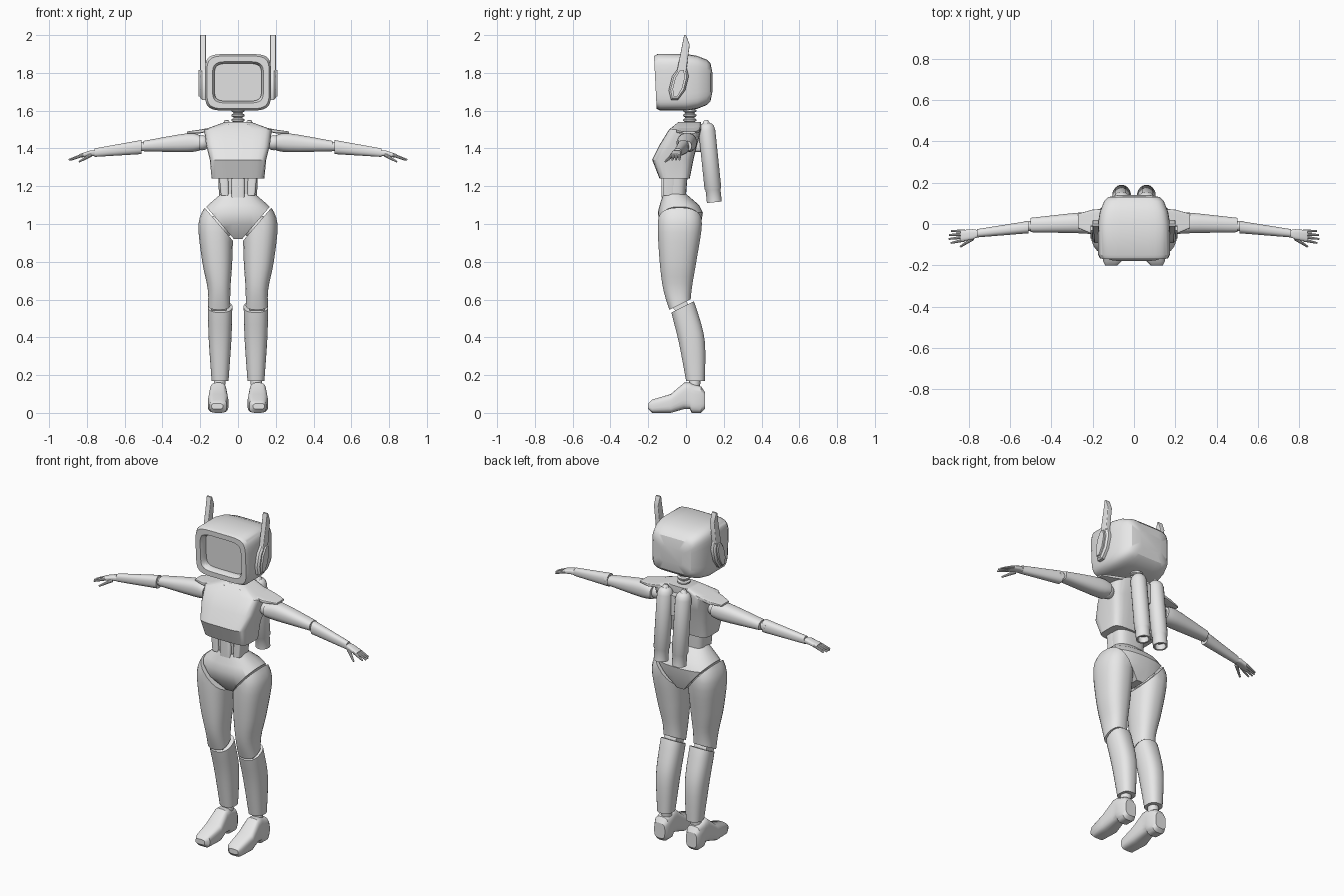
import bpy, bmesh, math
from mathutils import Vector

cube = bpy.data.objects.get("Cube")
if cube:
    bpy.data.objects.remove(cube)

grey = bpy.data.materials.new("light grey")
grey.use_nodes = True
grey.diffuse_color = (0.8, 0.8, 0.8, 1)
grey.node_tree.nodes["Principled BSDF"].inputs["Base Color"].default_value = grey.diffuse_color


def add_object(name, bm):
    bmesh.ops.recalc_face_normals(bm, faces=bm.faces)
    for face in bm.faces:
        face.smooth = True
    for edge in bm.edges:
        edge.smooth = len(edge.link_faces) == 2 and edge.calc_face_angle(0) < math.radians(32)
    mesh = bpy.data.meshes.new(name)
    bm.to_mesh(mesh)
    mesh.materials.append(grey)
    bpy.context.collection.objects.link(bpy.data.objects.new(name, mesh))


def finish(name, bm, pair):
    """Adds one centred object, or a left one and its mirrored right one."""
    if pair:
        add_object("left_" + name, bm)
        for vert in bm.verts:
            vert.co.x *= -1
        add_object("right_" + name, bm)
    else:
        add_object(name, bm)
    bm.free()


def skin(bm, rings):
    """Joins rings of points with faces and closes both ends."""
    loops = [[bm.verts.new(point) for point in ring] for ring in rings]
    for lower, upper in zip(loops, loops[1:]):
        for i in range(len(lower)):
            bm.faces.new((lower[i - 1], lower[i], upper[i], upper[i - 1]))
    bm.faces.new(loops[0])
    bm.faces.new(loops[-1])


def spline(rows, steps):
    """Adds rows between the given ones along a smooth curve."""
    rows = [Vector(row) for row in rows]
    padded = [rows[0]] + rows + [rows[-1]]
    result = []
    for before, start, end, after in zip(padded, padded[1:], padded[2:], padded[3:]):
        leave, arrive = (end - before) / 2, (after - start) / 2
        for k in range(steps):
            t = k / steps
            ease = t * t * (3 - 2 * t)
            result.append(start.lerp(end, ease) + leave * t * (1 - t) ** 2 - arrive * t * t * (1 - t))
    return result + [rows[-1]]


def superellipse(power, count):
    def bow(value):
        return math.copysign(abs(value) ** (2 / power), value)
    angles = [math.tau * (i + 0.5) / count for i in range(count)]
    return [(bow(math.cos(a)), bow(math.sin(a))) for a in angles]


def loft(name, axis, rows, power=2.4, count=24, steps=1, pair=False, cuts=(), bend=None):
    """Each row is a position on the axis and the low and high of the other two axes."""
    place = {"x": lambda t, u, v: (t, u, v),
             "y": lambda t, u, v: (u, t, v),
             "z": lambda t, u, v: (u, v, t)}[axis]
    outline = superellipse(power, count)
    bm = bmesh.new()
    skin(bm, [[place(t, (left + right + u * (right - left)) / 2, (low + high + v * (high - low)) / 2)
               for u, v in outline] for t, left, right, low, high in spline(rows, steps)])
    for point, normal in cuts:
        bmesh.ops.bisect_plane(bm, geom=bm.verts[:] + bm.edges[:] + bm.faces[:],
                               plane_co=point, plane_no=normal, clear_outer=True)
        bmesh.ops.holes_fill(bm, edges=[edge for edge in bm.edges if edge.is_boundary])
    if bend:
        for vert in bm.verts:
            bend(vert.co)
    finish(name, bm, pair)


def centred(rows):
    """Turns (height, half width, front, back) into full rows."""
    return [(z, -half, half, front, back) for z, half, front, back in rows]


def inset(bounds, rows):
    """Turns (position, margin) into rows that shrink the given bounds."""
    left, right, low, high = bounds
    return [(t, left + m, right - m, low + m, high - m) for t, m in rows]


def tube(name, start, end, profile, count=20, pair=False):
    """Turns a profile of (fraction of the way, radius) around a line."""
    start, end = Vector(start), Vector(end)
    turn = (end - start).to_track_quat("Z", "Y")
    circle = [Vector((u, v, 0)) for u, v in superellipse(2, count)]
    bm = bmesh.new()
    skin(bm, [[start.lerp(end, t) + turn @ (radius * point) for point in circle]
              for t, radius in profile])
    finish(name, bm, pair)


def rod(name, start, end, radius, tip=1.0, count=20, pair=True):
    tube(name, start, end, [(0, radius), (1, radius * tip)], count, pair)


def ball(name, centre, radius):
    bm = bmesh.new()
    bmesh.ops.create_uvsphere(bm, u_segments=20, v_segments=12, radius=radius)
    bmesh.ops.translate(bm, verts=bm.verts, vec=centre)
    finish(name, bm, True)


# Head with a recessed screen in its leaning front
def lean_front(co):
    if co.y < -0.1:
        co.y += (1.9 - co.z) / 20


def lean_pod(co):
    co.y += (co.z - 1.75) / 4


loft("head", "y", inset((-.175, .175, 1.6, 1.9), [
    (-.13, .05), (-.15, .05), (-.17, .04), (-.17, .01), (-.15, 0), (0, 0),
    (.06, .01), (.11, .03), (.13, .05), (.14, .1)]), power=5.5, count=40, bend=lean_front)

# Ear pods and antennas
loft("ear_pod", "x", inset((-.085, .01, 1.65, 1.84), [
    (.15, 0), (.19, 0), (.2, .01), (.2, .02), (.21, .02)]),
    power=2, count=8, pair=True, bend=lean_pod)
loft("antenna", "z", [(1.8, .17, .2, -.05, 0), (1.95, .17, .2, -.02, .02),
                      (2, .17, .2, -.01, 0)], power=8, pair=True)

# Ringed neck
rod("neck", (0, .02, 1.5), (0, .02, 1.62), .025, pair=False)
for i, label in enumerate(["lower", "middle", "upper"]):
    z = 1.54 + i / 40
    tube(label + "_neck_ring", (0, .02, z), (0, .02, z + .02),
         [(0, .025), (.3, .035), (.7, .035), (1, .025)])

# Torso
loft("chest", "z", centred([
    (1.24, .14, -.14, .02), (1.34, .15, -.18, .04), (1.42, .17, -.14, .06),
    (1.5, .18, -.09, .08), (1.54, .07, -.04, .08)]), power=5)
loft("shoulder_plate", "x", [
    (.05, -.06, .08, 1.51, 1.53), (.2, -.05, .07, 1.48, 1.5), (.27, -.02, .05, 1.48, 1.49)],
    power=6, pair=True)
loft("waist", "z", centred([(1.15, .09, -.11, 0), (1.27, .1, -.12, .01)]), power=3)
loft("belly_plate", "z", centred([
    (1.14, .035, -.13, -.08), (1.24, .035, -.13, -.08), (1.27, .02, -.13, -.08)]), power=5)
loft("belly_rib", "z", [(1.15, .05, .09, -.12, -.06), (1.25, .05, .1, -.12, -.06)],
     power=5, pair=True)

# Pelvis cut to a V by the leg openings
loft("pelvis", "z", centred([
    (.92, .2, -.08, .05), (1, .2, -.14, .08), (1.06, .2, -.15, .09),
    (1.1, .16, -.14, .07), (1.16, .09, -.12, 0)]), count=32,
    cuts=[((side * .03, 0, .93), (side * 7, 0, -6)) for side in (1, -1)])
ball("hip_joint", (.1, -.02, .98), .07)

# Legs, with slanted cuts at the hip and knee
loft("thigh", "z", [
    (1.1, .03, .17, -.13, .06), (1, .025, .21, -.15, .085), (.8, .03, .19, -.14, .055),
    (.65, .04, .16, -.12, .03), (.52, .04, .16, -.08, .02)], steps=4, pair=True,
    cuts=[((.03, 0, .915), (-7, 0, 6)), ((0, -.08, .55), (0, 1, -2))])
rod("knee_joint", (.06, -.03, .57), (.14, -.03, .57), .04)
loft("shin", "z", [
    (.17, .05, .14, 0, .1), (.38, .035, .155, -.04, .1), (.54, .03, .16, -.08, .06),
    (.62, .03, .16, -.09, .03)], steps=4, pair=True, cuts=[((0, -.08, .53), (0, -1, 2))])
rod("ankle", (.1, .04, .1), (.095, .05, .2), .03)
loft("foot", "y", [
    (-.2, .08, .14, .02, .05), (-.18, .06, .15, 0, .07), (-.08, .05, .16, 0, .1),
    (-.01, .06, .15, .02, .16), (.02, .06, .15, .02, .16), (.03, .06, .15, 0, .155),
    (.08, .06, .15, 0, .14), (.1, .07, .14, .02, .11)], power=3.4, pair=True)

# Arms
ball("shoulder_joint", (.19, 0, 1.43), .04)
loft("upper_arm", "x", [(.2, -.05, .055, 1.39, 1.47), (.27, -.045, .055, 1.38, 1.48),
                        (.5, -.04, .03, 1.385, 1.44)], steps=4, pair=True)
rod("elbow_joint", (.48, -.01, 1.41), (.53, -.01, 1.41), .024)
loft("forearm", "x", [(.51, -.045, .015, 1.37, 1.445), (.76, -.065, -.025, 1.355, 1.4)], pair=True)

# Hands with fanned fingers
loft("palm", "x", [(.75, -.06, -.03, 1.36, 1.39), (.78, -.075, -.025, 1.36, 1.39),
                   (.84, -.085, -.03, 1.35, 1.37)], power=3, pair=True)
for i, label in enumerate(["little", "ring", "middle", "index"]):
    y = -.034 - i / 70
    reach = .9 - abs(i - 1.6) / 100
    rod(label + "_finger", (.82, y, 1.365), (reach, y - i / 200, 1.34), .009, .5, 10)
rod("thumb", (.78, -.07, 1.365), (.84, -.11, 1.33), .01, .5, 10)

# Back canisters with hollow nozzles
tube("back_canister", (.06, .105, 1.55), (.06, .15, 1.115), [
    (0, .01), (.04, .02), (.05, .03), (.08, .04), (.13, .045), (.83, .045),
    (.85, .04), (1, .04), (1, .03), (.92, .03)], pair=True)
loft("canister_bracket", "y", [(t, -.05, .05, 1.38, 1.5) for t in (.03, .12)], power=6)
